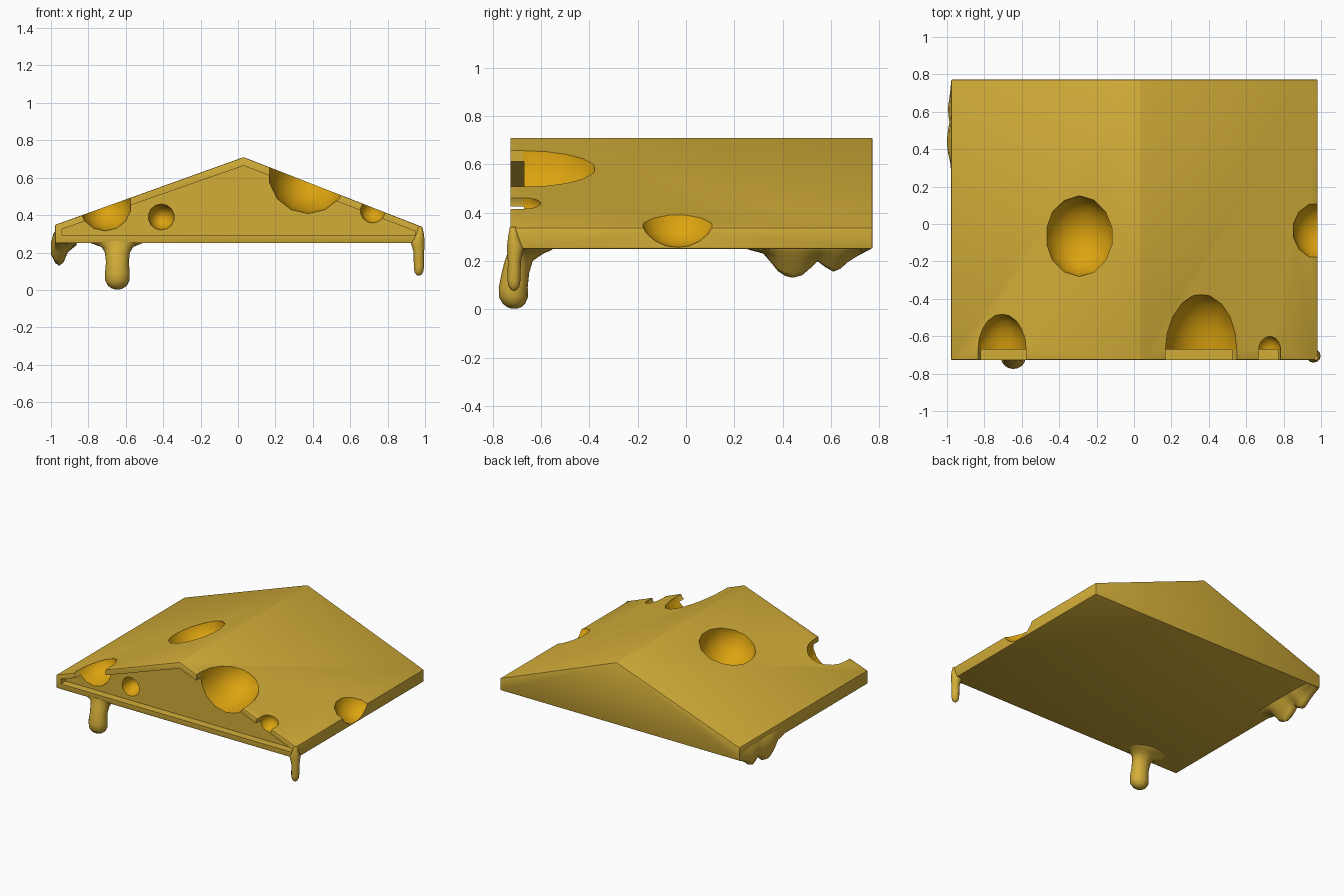
import bpy, bmesh, math
from mathutils import Matrix

if "Cube" in bpy.data.objects:
    bpy.data.objects.remove(bpy.data.objects["Cube"])


def material(name, color):
    m = bpy.data.materials.new(name)
    m.diffuse_color = (*color, 1)
    m.use_nodes = True
    m.node_tree.nodes["Principled BSDF"].inputs["Base Color"].default_value = m.diffuse_color
    return m


CHEESE = material("cheese_yellow", (0.65, 0.42, 0.04))
HOLE = material("hole_orange", (0.72, 0.37, 0.005))


def finish(name, bm):
    bmesh.ops.recalc_face_normals(bm, faces=bm.faces)
    me = bpy.data.meshes.new(name)
    bm.to_mesh(me)
    bm.free()
    ob = bpy.data.objects.new(name, me)
    bpy.context.collection.objects.link(ob)
    me.materials.append(CHEESE)
    me.materials.append(HOLE)
    return ob


def prism(name, pts, y0, y1, bevel=0):
    bm = bmesh.new()
    face = bm.faces.new([bm.verts.new((x, y0, z)) for x, z in pts])
    ext = bmesh.ops.extrude_face_region(bm, geom=[face])
    for v in ext["geom"]:
        if isinstance(v, bmesh.types.BMVert):
            v.co.y = y1
    if bevel:
        bmesh.ops.bevel(bm, geom=bm.edges[:], offset=bevel, segments=2,
                        profile=0.5, affect='EDGES')
    return finish(name, bm)


def loft(name, rings):
    """Skin a list of closed rings and cap both ends."""
    bm = bmesh.new()
    loops = [[bm.verts.new(p) for p in r] for r in rings]
    n = len(loops[0])
    for a, b in zip(loops, loops[1:]):
        for i in range(n):
            bm.faces.new((a[i], a[(i + 1) % n], b[(i + 1) % n], b[i]))
    bm.faces.new(loops[0])
    bm.faces.new(loops[-1])
    return finish(name, bm)


def smooth(ob, angle):
    bpy.ops.object.select_all(action='DESELECT')
    ob.select_set(True)
    bpy.context.view_layer.objects.active = ob
    bpy.ops.object.shade_smooth_by_angle(angle=math.radians(angle))


def ball(name, center, radii, front=False, segs=14):
    """Hole cutter; front holes continue forward as a straight tube."""
    bm = bmesh.new()
    bmesh.ops.create_uvsphere(bm, u_segments=segs, v_segments=10, radius=1)
    if front:
        bmesh.ops.rotate(bm, verts=bm.verts, matrix=Matrix.Rotation(math.pi / 2, 3, 'X'))
        bmesh.ops.delete(bm, geom=[v for v in bm.verts if v.co.y < -0.01], context='VERTS')
        rim = [e for e in bm.edges if e.is_boundary]
        for f in bm.faces:
            f.material_index = 1
        ext = bmesh.ops.extrude_edge_only(bm, edges=rim)["geom"]
        for v in ext:
            if isinstance(v, bmesh.types.BMVert):
                v.co.y = -0.2 / radii[1]
        cap = bmesh.ops.holes_fill(bm, edges=[e for e in bm.edges if e.is_boundary])
        for f in cap["faces"] + [g for g in ext if isinstance(g, bmesh.types.BMFace)]:
            f.material_index = 0
    else:
        for f in bm.faces:
            f.material_index = 1
    for v in bm.verts:
        v.co = [c + r * k for c, r, k in zip(center, radii, v.co)]
    return finish(name, bm)


def cut(target, cutter):
    mod = target.modifiers.new("cut", 'BOOLEAN')
    mod.operation = 'DIFFERENCE'
    mod.solver = 'EXACT'
    mod.object = cutter
    bpy.context.view_layer.objects.active = target
    bpy.ops.object.modifier_apply(modifier=mod.name)
    bpy.data.objects.remove(cutter)


# Gabled cheese block with a recessed front panel
body = prism("cheese_block", [(-0.978, 0.25), (0.982, 0.25), (0.982, 0.338),
                              (0.03, 0.71), (-0.978, 0.348)], -0.727, 0.772, 0.006)
cut(body, prism("panel_cutter", [(-0.94, 0.29), (0.95, 0.29), (0.95, 0.313),
                                 (0.03, 0.664), (-0.94, 0.325)], -0.9, -0.67))

# Round holes in the front, roof and right edge
FY = -0.674
for c, r, front in [((0.375, FY, 0.62), (0.212, 0.305, 0.212), True),
                    ((-0.71, FY, 0.455), (0.14, 0.193, 0.14), True),
                    ((-0.41, FY, 0.39), (0.07, 0.1, 0.07), True),
                    ((0.72, FY, 0.423), (0.066, 0.075, 0.066), True),
                    ((-0.295, -0.065, 0.6), (0.19, 0.217, 0.19), False),
                    ((0.995, -0.035, 0.395), (0.148, 0.162, 0.14), False)]:
    cut(body, ball("hole_cutter", c, r, front))
smooth(body, 30)


# Hanging front drips: rows of (z, x, y, x radius, y radius)
def drip(name, rows, n=16):
    rings = []
    for z, x, y, rx, ry in rows:
        rings.append([(x + rx * math.cos(2 * math.pi * i / n),
                       y + ry * math.sin(2 * math.pi * i / n), z) for i in range(n)])
    smooth(loft(name, rings), 60)


drip("front_left_drip", [
    (0.262, -0.65, -0.635, 0.17, 0.095), (0.245, -0.648, -0.645, 0.125, 0.09),
    (0.23, -0.645, -0.665, 0.085, 0.074), (0.2, -0.645, -0.692, 0.067, 0.058),
    (0.15, -0.645, -0.706, 0.061, 0.057), (0.09, -0.645, -0.715, 0.066, 0.06),
    (0.05, -0.645, -0.714, 0.065, 0.06), (0.022, -0.645, -0.712, 0.05, 0.046),
    (0.008, -0.645, -0.71, 0.03, 0.028), (0.002, -0.645, -0.71, 0.01, 0.01)])
drip("front_right_drip", [
    (0.34, 0.972, -0.715, 0.012, 0.014), (0.3, 0.972, -0.714, 0.022, 0.022),
    (0.255, 0.96, -0.705, 0.038, 0.036), (0.235, 0.963, -0.708, 0.034, 0.032),
    (0.2, 0.967, -0.71, 0.028, 0.027), (0.12, 0.967, -0.712, 0.027, 0.027),
    (0.095, 0.967, -0.712, 0.023, 0.023), (0.08, 0.967, -0.712, 0.012, 0.012),
    (0.076, 0.967, -0.712, 0.004, 0.004)], 12)

# Melted sheet with two lobes on the left edge: (y, lowest z)
rings = []
for y, zb in [(0.25, 0.249), (0.32, 0.23), (0.35, 0.195), (0.38, 0.158), (0.41, 0.138),
              (0.44, 0.13), (0.48, 0.14), (0.515, 0.17), (0.545, 0.198), (0.575, 0.175),
              (0.61, 0.155), (0.64, 0.168), (0.67, 0.195), (0.71, 0.22), (0.765, 0.249)]:
    d = 0.25 - zb
    section = [(-0.96, 0.335), (-0.976 - 0.1 * d, 0.3), (-0.977 - 0.19 * d, 0.25),
               (-0.977 - 0.19 * d, 0.25 - 0.5 * d), (-0.976, 0.25 - 0.9 * d),
               (-0.955, zb), (-0.932, 0.25 - 0.85 * d),
               (-0.91, 0.25 - 0.4 * d), (-0.865, 0.25 - 0.1 * d), (-0.86, 0.255)]
    rings.append([(x, y, z) for x, z in section])
smooth(loft("left_edge_drips", rings), 60)
